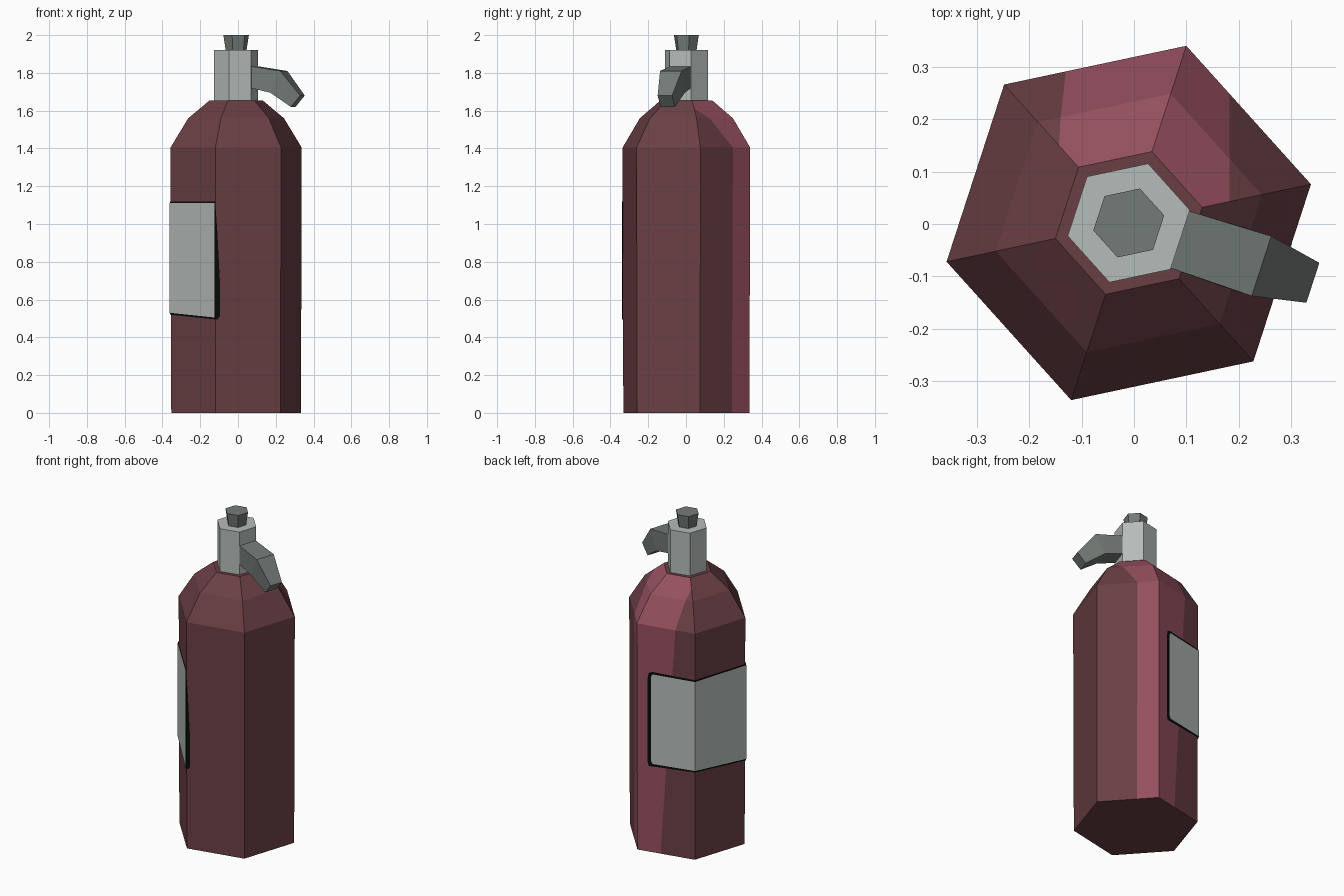
import bpy, bmesh, math
from mathutils import Vector

if "Cube" in bpy.data.objects:
    bpy.data.objects.remove(bpy.data.objects["Cube"])

CX, CY, TURN = -0.01, 0.002, 12      # axis position and hexagon rotation


def material(name, srgb):
    m = bpy.data.materials.new(name)
    lin = [((c / 255 + 0.055) / 1.055) ** 2.4 if c > 10 else c / 255 / 12.92 for c in srgb]
    m.diffuse_color = (*lin, 1)
    m.use_nodes = True
    m.node_tree.nodes["Principled BSDF"].inputs["Base Color"].default_value = m.diffuse_color
    return m


RED = material("dull red", (106, 63, 68))
PINK = material("light red", (150, 80, 95))
PALE = material("pale grey", (181, 188, 185))
GREY = material("dark grey", (115, 123, 119))
BLACK = material("black", (9, 10, 10))


def corner(k, r, z):
    a = math.radians(TURN + 60 * k)
    return Vector((CX + r * math.cos(a), CY + r * math.sin(a), z))


def finish(name, bm, *mats):
    me = bpy.data.meshes.new(name)
    bm.to_mesh(me)
    bm.free()
    for m in mats:
        me.materials.append(m)
    ob = bpy.data.objects.new(name, me)
    bpy.context.collection.objects.link(ob)
    return ob


def loft(rings):
    """Closed solid through rings of equal point counts."""
    bm = bmesh.new()
    vs = [[bm.verts.new(p) for p in ring] for ring in rings]
    n = len(vs[0])
    for a, b in zip(vs, vs[1:]):
        for i in range(n):
            j = (i + 1) % n
            bm.faces.new((a[i], a[j], b[j], b[i]))
    bm.faces.new(vs[0][::-1])
    bm.faces.new(vs[-1])
    bmesh.ops.recalc_face_normals(bm, faces=bm.faces)
    return bm


def hex_loft(profile):
    return loft([[corner(k, r, z) for k in range(6)] for r, z in profile])


# Bottle: hexagonal body with a two-step shoulder
body = hex_loft([(0.351, 0), (0.355, 1.405), (0.259, 1.56), (0.143, 1.655)])

# Lighter painted area on the back, bounded by two cuts
left_co, left_no = Vector((-0.04, 0, 0)), Vector((1, 0, 0.064))
right_co, right_no = Vector((0.182, 0, 0)), Vector((-1, 0, 0))
for co, no in ((left_co, left_no), (right_co, right_no)):
    back = [f for f in body.faces if f.calc_center_median().y > 0.03 and abs(f.normal.z) < 0.95]
    geom = list({e for f in back for e in f.edges}) + list({v for f in back for v in f.verts}) + back
    bmesh.ops.bisect_plane(body, geom=geom, plane_co=co, plane_no=no)
body.normal_update()
for f in body.faces:
    c = f.calc_center_median()
    n = f.normal
    side = math.degrees(math.atan2(n.y, n.x))
    if abs(n.z) < 0.95 and 20 < side < 125:
        if (c - left_co).dot(left_no) > 0 and (c - right_co).dot(right_no) > 0:
            f.material_index = 1
finish("bottle", body, RED, PINK)

# Valve block and flared knob
finish("valve", hex_loft([(0.119, 1.645), (0.119, 1.92)]), PALE)
finish("knob", hex_loft([(0.055, 1.91), (0.069, 2.0)]), GREY)

# Handle: bent tapering bar leaving one valve face
a = math.radians(TURN - 30)
U, V = Vector((math.cos(a), math.sin(a), 0)), Vector((-math.sin(a), math.cos(a), 0))
O = Vector((CX, CY, 0))
rings = []
# half width, (distance, height) of the upper edge and of the lower edge
for w, top, low in ((0.057, (0.09, 1.837), (0.09, 1.722)),
                    (0.06, (0.266, 1.81), (0.21, 1.695)),
                    (0.04, (0.369, 1.68), (0.318, 1.62))):
    rings.append([O + U * d + V * s * w + Vector((0, 0, z))
                  for s, (d, z) in ((-1, top), (1, top), (1, low), (-1, low))])
finish("handle", loft(rings), GREY)


# Label and its dark border: thin strips wrapped around the bottle sides
def wrap(name, columns, r, mat):
    """columns: (side position, low z, high z); whole numbers are corners."""
    bm = bmesh.new()
    prev = None
    for t, lo, hi in columns:
        k = math.floor(t)
        pair = [bm.verts.new(corner(k, r, z).lerp(corner(k + 1, r, z), t - k)) for z in (lo, hi)]
        if prev:
            bm.faces.new((prev[0], pair[0], pair[1], prev[1]))
        prev = pair
    finish(name, bm, mat)


wrap("label_border", [(1.19, 0.56, 1.08), (1.21, 0.535, 1.11), (1.26, 0.535, 1.122),
                      (2, 0.545, 1.118), (3, 0.52, 1.12), (4, 0.495, 1.118),
                      (4.03, 0.495, 0.97), (4.07, 0.51, 0.70)], 0.358, BLACK)
wrap("label", [(1.25, 0.57, 1.09), (1.28, 0.552, 1.108), (2, 0.555, 1.108),
               (3, 0.53, 1.112), (3.985, 0.505, 1.11)], 0.361, PALE)
